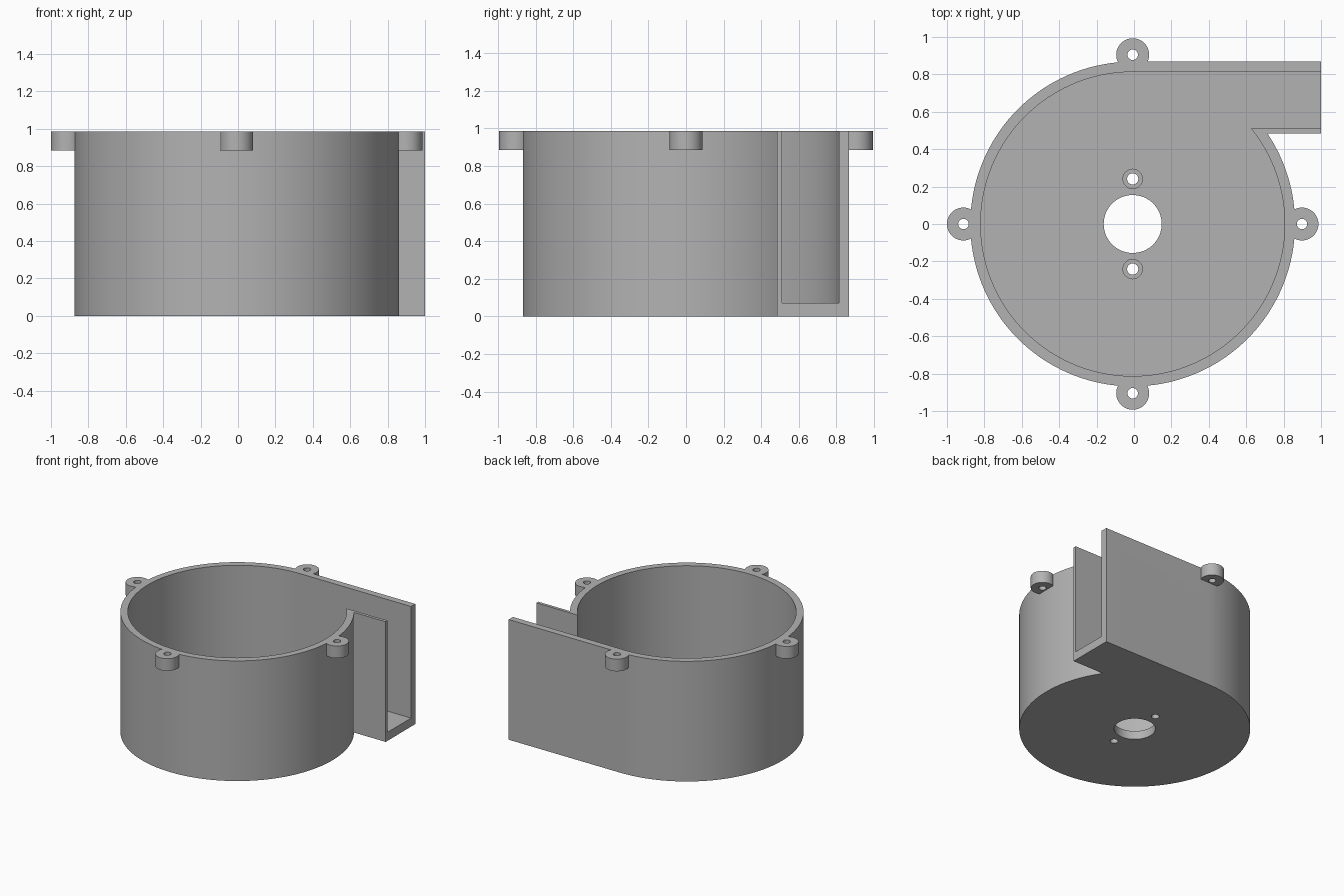
import bpy, bmesh
from math import sin, cos, pi, asin, radians

if "Cube" in bpy.data.objects:
    bpy.data.objects.remove(bpy.data.objects["Cube"])

CX = -0.007                      # axis of the round chamber
HEIGHT, FLOOR = 0.985, 0.07
LUG_DIST, LUG_BOTTOM = 0.905, 0.885

grey = bpy.data.materials.new("plain grey")
grey.use_nodes = True
colour = (0.45, 0.45, 0.45, 1)
grey.diffuse_color = colour
grey.node_tree.nodes["Principled BSDF"].inputs["Base Color"].default_value = colour


def prism(name, outline, z0, z1):
    """Extrude a flat outline from z0 to z1."""
    bm = bmesh.new()
    face = bm.faces.new([bm.verts.new((x, y, z0)) for x, y in outline])
    top = bmesh.ops.extrude_face_region(bm, geom=[face])["geom"]
    verts = [v for v in top if isinstance(v, bmesh.types.BMVert)]
    bmesh.ops.translate(bm, vec=(0, 0, z1 - z0), verts=verts)
    bmesh.ops.recalc_face_normals(bm, faces=bm.faces)
    mesh = bpy.data.meshes.new(name)
    bm.to_mesh(mesh)
    bm.free()
    mesh.materials.append(grey)
    obj = bpy.data.objects.new(name, mesh)
    bpy.context.collection.objects.link(obj)
    return obj


def circle(x, y, r, n=48):
    return [(x + r * cos(2 * pi * i / n), y + r * sin(2 * pi * i / n)) for i in range(n)]


def volute(r, y_low, x_end, n=128):
    """Round chamber with a straight outlet leaving along +x."""
    a0, a1 = pi / 2, asin(y_low / r) + 2 * pi
    arc = [a0 + (a1 - a0) * i / n for i in range(n + 1)]
    return [(CX + r * cos(a), r * sin(a)) for a in arc] + [(x_end, y_low), (x_end, r)]


def combine(target, tool, operation):
    """Apply a boolean and discard the helper."""
    tool.hide_render = True
    mod = target.modifiers.new(operation.title(), 'BOOLEAN')
    mod.object, mod.operation, mod.solver = tool, operation, 'EXACT'
    bpy.context.view_layer.objects.active = target
    bpy.ops.object.modifier_apply(modifier=mod.name)
    bpy.data.objects.remove(tool)


# Outer casing
housing = prism("blower_housing", volute(0.868, 0.485, 1.0), 0, HEIGHT)

# Screw lugs around the rim
lugs = [(CX + LUG_DIST * dx, LUG_DIST * dy) for dx, dy in ((1, 0), (0, 1), (-1, 0), (0, -1))]
for x, y in lugs:
    combine(housing, prism("lug", circle(x, y, 0.088), LUG_BOTTOM, HEIGHT), 'UNION')

# Open chamber and outlet channel
combine(housing, prism("chamber", volute(0.813, 0.51, 1.1), FLOOR, 1.2), 'DIFFERENCE')

# Lug holes
for x, y in lugs:
    combine(housing, prism("lug_hole", circle(x, y, 0.028, 24), 0.8, 1.2), 'DIFFERENCE')

# Shaft hole and two counterbored motor screw holes in the floor
combine(housing, prism("shaft_hole", circle(CX, 0, 0.155, 64), -0.1, 0.2), 'DIFFERENCE')
for y in (-0.241, 0.241):
    combine(housing, prism("screw_hole", circle(CX, y, 0.03, 32), -0.1, 0.2), 'DIFFERENCE')
    combine(housing, prism("counterbore", circle(CX, y, 0.052, 32), 0.035, 0.2), 'DIFFERENCE')

bpy.ops.object.select_all(action='DESELECT')
housing.select_set(True)
bpy.context.view_layer.objects.active = housing
bpy.ops.object.shade_smooth_by_angle(angle=radians(30))
